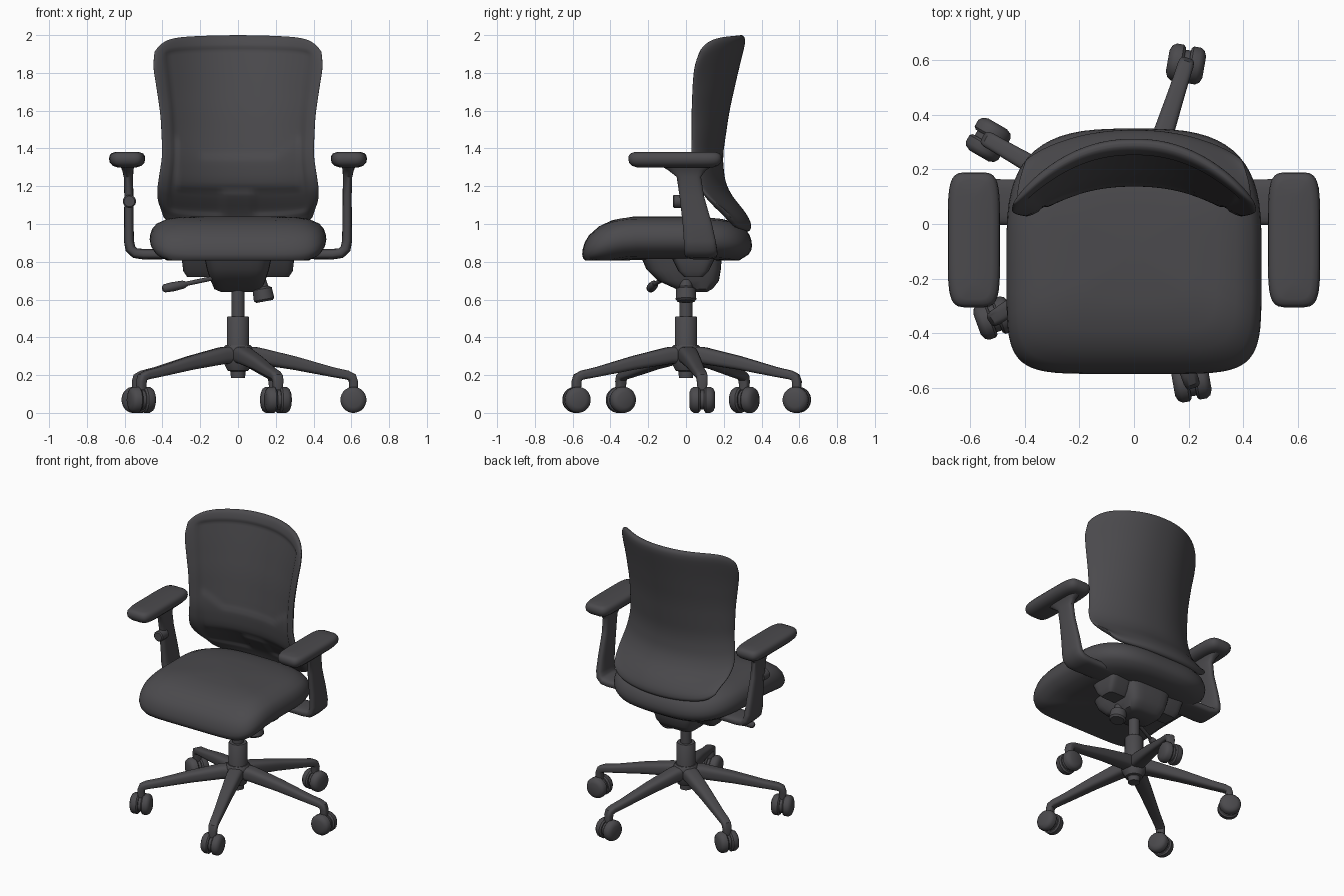
import bpy, bmesh, math
from mathutils import Vector

cube = bpy.data.objects.get("Cube")
if cube:
    bpy.data.objects.remove(cube, do_unlink=True)

grey = bpy.data.materials.new("charcoal grey")
grey.use_nodes = True
colour = (0.07, 0.068, 0.074, 1)
grey.diffuse_color = colour
grey.node_tree.nodes["Principled BSDF"].inputs["Base Color"].default_value = colour
parts = []


def loft(name, rings):
    """Skin a list of equal closed rings and close both ends with strips."""
    bm = bmesh.new()
    rows = [[bm.verts.new(p) for p in ring] for ring in rings]
    n = len(rows[0])
    for a, b in zip(rows, rows[1:]):
        for i in range(n):
            j = (i + 1) % n
            bm.faces.new((a[i], a[j], b[j], b[i]))
    for row in (rows[0], rows[-1]):
        for i in range(n // 2 - 1):
            bm.faces.new((row[i], row[i + 1], row[n - 2 - i], row[n - 1 - i]))
    bmesh.ops.recalc_face_normals(bm, faces=bm.faces)
    mesh = bpy.data.meshes.new(name)
    bm.to_mesh(mesh)
    bm.free()
    mesh.materials.append(grey)
    ob = bpy.data.objects.new(name, mesh)
    bpy.context.collection.objects.link(ob)
    parts.append(ob)
    return ob


def rounded(hx, hy, power, count=32):
    """Rounded rectangle outline; higher power gives squarer corners."""
    pts = []
    for i in range(count):
        a = 2 * math.pi * (i + 0.5) / count
        c, s = math.cos(a), math.sin(a)
        pts.append((math.copysign(abs(c) ** (2 / power), c) * hx,
                    math.copysign(abs(s) ** (2 / power), s) * hy))
    return pts


def slab(cx, cy, z, hx, hy, power=5):
    return [(cx + x, cy + y, z) for x, y in rounded(hx, hy, power)]


def turned(name, start, end, profile, count=24):
    """Turned part along an axis; profile holds (fraction, radius)."""
    start, end = Vector(start), Vector(end)
    axis = end - start
    turn = axis.to_track_quat('Z', 'Y')
    return loft(name, [[start + axis * t + turn @ Vector((x, y, 0))
                        for x, y in rounded(r, r, 2, count)] for t, r in profile])


def tube(name, path, side=1):
    """Bar along a path of (x, y, z, half width in y, half thickness)."""
    rings = []
    for i, (x, y, z, hy, hb) in enumerate(path):
        a, b = path[max(i - 1, 0)], path[min(i + 1, len(path) - 1)]
        t = Vector((b[0] - a[0], b[2] - a[2])).normalized()
        rings.append([(side * (x - t.y * q), y + p, z + t.x * q)
                      for p, q in rounded(hy, hb, 3.2, 20)])
    return loft(name, rings)


def table(rows, z):
    """Softened linear look-up of the columns after the first."""
    def at(q):
        q = min(max(q, rows[0][0]), rows[-1][0])
        for a, b in zip(rows, rows[1:]):
            if q <= b[0]:
                f = (q - a[0]) / (b[0] - a[0])
                return [m + (n - m) * f for m, n in zip(a[1:], b[1:])]
    samples = [at(z + d) for d in (-0.05, -0.025, 0, 0.025, 0.05)]
    return [sum(c) / len(samples) for c in zip(*samples)]


def step(lo, hi, v):
    t = min(max((v - lo) / (hi - lo), 0), 1)
    return t * t * (3 - 2 * t)


# Seat cushion with a drooping front lip
rings = []
for scale, z in [(.02, .815), (.6, .815), (.85, .83), (.96, .87), (.99, .895), (1, .92), (.993, .945),
                 (.97, .975), (.92, 1.002), (.8, 1.027), (.65, 1.037), (.4, 1.04), (.02, 1.04)]:
    ring = []
    front, back = rounded(.468, .45, 6, 64), rounded(.468, .45, 3.1, 64)
    for f, b in zip(front, back):
        x, y = f if f[1] < 0 else b
        x, y = x * scale, y * scale - .1
        drop = .08 * (max(0, -y - .25) / .3) ** 2 + .035 * (max(0, y) / .35) ** 2
        ring.append((x, y, max(z - drop, .806 + .0001 * z)))
    rings.append(ring)
loft("seat_cushion", rings)

# Backrest: height, centre depth, wing depth, half width
shape = [(.96, .325, .25, .39), (1.03, .315, .17, .42), (1.1, .25, .10, .432),
         (1.2, .18, .05, .42), (1.35, .163, .035, .40), (1.6, .20, .035, .41),
         (1.8, .245, .04, .435), (1.92, .275, .05, .452), (2.0, .295, .08, .44)]


def lumbar(x, z):
    """Raised support panel with a notched lower edge and a central tab."""
    x = abs(x)
    top = 1.36 + .8 * max(0, x - .2)
    panel = step(top + .02, top - .02, z) * step(1.17, 1.2, z) * step(.34, .31, x)
    tab = step(.1, .075, x) * step(1.19, 1.16, z) * step(1.02, 1.05, z)
    return .012 * max(panel, tab)


rings = []
cols, rows = 56, 72
for j in range(rows + 1):
    v = .5 - .4995 * math.cos(math.pi * j / rows)
    yc, yt, w = table(shape, .96 + 1.04 * v)
    near, far = [], []
    for i in range(cols + 1):
        u = .9995 * math.sin(math.pi * (i / cols - .5))
        low = .96 + .03 * u ** 2 + .05 * abs(u) ** 10
        high = 2.0 - .02 * u ** 2 - .07 * abs(u) ** 10
        x, z = u * w, low + (high - low) * v
        y = yc + (yt - yc) * abs(u) ** 2.2
        half = .03 * math.sqrt(1 - abs(u) ** 10) * math.sqrt(1 - abs(2 * v - 1) ** 24)
        inner = step(.88, .82, abs(u)) * step(.07, .1, v) * step(.95, .92, v)
        far.append((x, y + half, z))
        near.append((x, y - half + inner * (.012 - lumbar(x, z)), z))
    rings.append(far + near[::-1])
loft("backrest", rings)

# Armrests on both sides
for side, label in ((1, "left"), (-1, "right")):
    tube(label + "_arm_post", [
        (.25, .08, .84, .08, .025), (.5, .08, .84, .085, .028), (.545, .079, .846, .088, .028),
        (.57, .077, .87, .087, .028), (.577, .073, .91, .085, .027), (.578, .06, 1.0, .078, .025),
        (.578, .03, 1.15, .065, .024), (.58, .015, 1.25, .065, .025),
        (.583, .005, 1.285, .1, .03), (.585, .005, 1.315, .15, .04)], side)
    loft(label + "_arm_pad", [slab(side * .587, -.058, z, .096 - d, .248 - d) for d, z in [
        (.09, 1.3), (.045, 1.3), (.02, 1.308), (.004, 1.325), (0, 1.345),
        (.003, 1.362), (.012, 1.374), (.03, 1.38), (.09, 1.382)]])
    loft(label + "_arm_bracket", [slab(side * x, y, z, hx, hy) for x, y, z, hx, hy in [
        (.2, .04, .72, .07, .05), (.21, .04, .75, .08, .08), (.215, .04, .83, .085, .12)]])
turned("arm_height_button", (-.575, .0, 1.12), (-.575, -.07, 1.12), [(0, .035), (.9, .035), (1, .028)])

# Tilt mechanism under the seat
loft("tilt_mechanism", [slab(0, (a + b) / 2, z, hx, (b - a) / 2) for z, hx, a, b in [
    (.64, .09, -.02, .11), (.655, .125, -.05, .14), (.7, .145, -.15, .175),
    (.76, .165, -.21, .185), (.83, .18, -.24, .19)]])
turned("lever_rod", (-.1, -.1, .72), (-.29, -.17, .68), [(0, .012), (1, .012)], 12)
turned("lever_handle", (-.27, -.165, .683), (-.4, -.19, .657),
       [(0, .012), (.15, .022), (.6, .025), (.92, .022), (1, .012)], 16)
turned("tension_knob", (.12, 0, .7), (.14, 0, .59), [(0, .03), (.3, .035), (.4, .052), (.9, .055), (1, .045)])

# Gas lift column and hub
turned("lift_rod", (0, 0, .48), (0, 0, .66), [(0, .036), (1, .036)])
turned("lift_sleeve", (0, 0, .25), (0, 0, .51), [(0, .06), (.98, .06), (1, .056)])
turned("base_hub", (0, 0, .185), (0, 0, .36),
       [(0, .038), (.2, .04), (.22, .055), (.5, .08), (.9, .08), (1, .066)])

# Five legs, each with a twin-wheel caster turned its own way
for k, (heading, axle) in enumerate([(8, 90), (72, -10), (150, 60), (214, 20), (290, 10)], 1):
    a, b = math.radians(heading), math.radians(axle)
    leg = tube("base_leg_%d" % k, [
        (.0, 0, .31, .05, .045), (.1, 0, .303, .05, .045), (.3, 0, .264, .04, .036),
        (.5, 0, .217, .032, .026), (.585, 0, .2, .03, .024), (.61, 0, .188, .03, .024),
        (.617, 0, .165, .028, .024), (.617, 0, .12, .024, .022)])
    leg.rotation_euler.z = a
    centre = Vector((.617 * math.cos(a), .617 * math.sin(a), .069))
    along = Vector((math.cos(b), math.sin(b), 0))
    for s in (-1, 1):
        turned("caster_%d_wheel_%s" % (k, "inner" if s < 0 else "outer"),
               centre + along * s * .01, centre + along * s * .068,
               [(0, .06), (.15, .069), (.6, .069), (.85, .06), (1, .04)])
    turned("caster_%d_fork" % k, centre - along * .02, centre + along * .02, [(0, .052), (1, .052)])

# Smooth shading with crisp edges
bpy.ops.object.select_all(action='DESELECT')
for ob in parts:
    ob.select_set(True)
bpy.context.view_layer.objects.active = parts[0]
bpy.ops.object.shade_smooth_by_angle(angle=math.radians(40))
